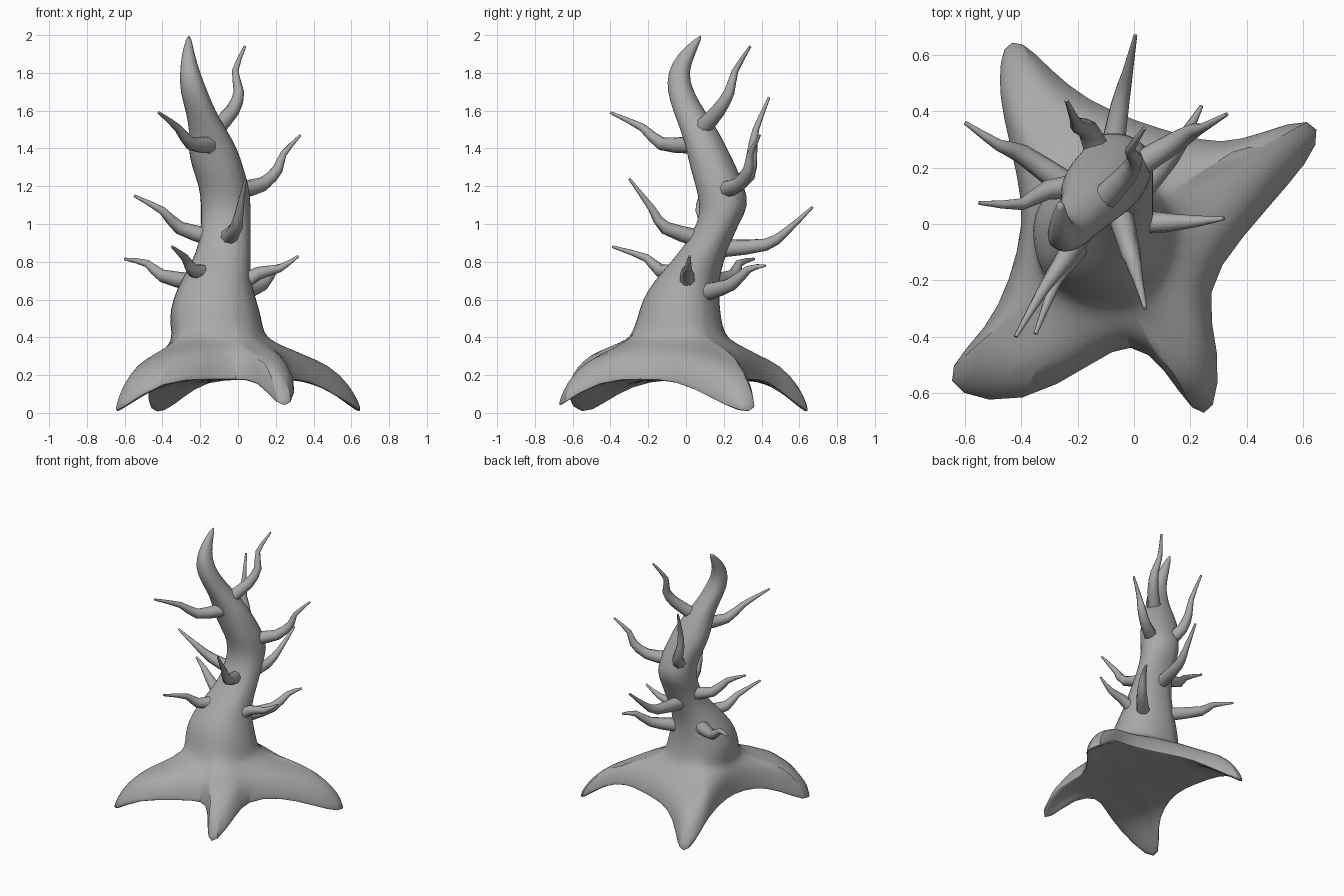
import bpy
import bmesh
import math
from mathutils import Vector

default_cube = bpy.data.objects.get("Cube")
if default_cube:
    bpy.data.objects.remove(default_cube, do_unlink=True)

BARK_COLOUR = (0.4, 0.4, 0.4, 1.0)
bark = bpy.data.materials.new("grey bark")
bark.use_nodes = True
bark.diffuse_color = BARK_COLOUR
bark.node_tree.nodes["Principled BSDF"].inputs["Base Color"].default_value = BARK_COLOUR


def loft(name, rings, subdivide=False):
    """Skin a stack of equal-length closed rings, capping both ends."""
    bm = bmesh.new()
    loops = [[bm.verts.new(p) for p in ring] for ring in rings]
    count = len(loops[0])
    for lower, upper in zip(loops, loops[1:]):
        for i in range(count):
            j = (i + 1) % count
            bm.faces.new((lower[i], lower[j], upper[j], upper[i]))
    bm.faces.new(list(reversed(loops[0])))
    bm.faces.new(loops[-1])
    bmesh.ops.recalc_face_normals(bm, faces=bm.faces[:])
    mesh = bpy.data.meshes.new(name)
    bm.to_mesh(mesh)
    bm.free()
    mesh.materials.append(bark)
    obj = bpy.data.objects.new(name, mesh)
    bpy.context.scene.collection.objects.link(obj)
    if subdivide:
        modifier = obj.modifiers.new("smooth surface", 'SUBSURF')
        modifier.levels = modifier.render_levels = 1
    bpy.ops.object.select_all(action='DESELECT')
    obj.select_set(True)
    bpy.context.view_layer.objects.active = obj
    bpy.ops.object.shade_smooth_by_angle(angle=math.radians(50))
    return obj


# Outline of the four spreading roots, counter-clockwise from the front tip
ROOT_OUTLINE = [
    (.21, -.68), (.29, -.68), (.31, -.46), (.24, -.24), (.38, -.05),
    (.55, .14), (.67, .29), (.64, .39), (.46, .325), (.31, .28),
    (.16, .32), (.02, .36), (-.17, .44), (-.3, .55), (-.4, .66),
    (-.47, .64), (-.48, .51), (-.47, .4), (-.41, .16), (-.39, 0),
    (-.44, -.2), (-.52, -.37), (-.67, -.51), (-.64, -.61), (-.4, -.65),
    (-.14, -.49), (-.01, -.41), (.11, -.51)]

# Trunk sections: height, x from, x to, y from, y to
TRUNK = [
    (.42, -.36, .14, -.29, .21), (.5, -.375, .13, -.26, .19),
    (.6, -.355, .1, -.235, .18), (.7, -.31, .07, -.17, .18),
    (.8, -.25, .07, -.08, .2), (.9, -.21, .07, 0, .24),
    (1, -.2, .07, .06, .28), (1.1, -.2, .07, .075, .34),
    (1.2, -.21, .06, .05, .31), (1.3, -.25, .03, .02, .27),
    (1.4, -.27, 0, 0, .22), (1.5, -.26, -.06, -.03, .17),
    (1.6, -.28, -.12, -.07, .1), (1.7, -.31, -.16, -.1, .04),
    (1.8, -.31, -.2, -.1, .01), (1.9, -.3, -.23, -.05, .05),
    (2, -.27, -.25, .07, .09)]

centre = Vector((-.09, -.03))
directions = [(Vector(p) - centre).normalized() for p in ROOT_OUTLINE]


def trunk_ring(section):
    z, x0, x1, y0, y1 = section
    return [Vector(((x0 + x1) / 2 + d.x * (x1 - x0) / 2,
                    (y0 + y1) / 2 + d.y * (y1 - y0) / 2, z)) for d in directions]


def underside(x, y):
    """Height of the lower side: flat in the middle, bending down at the tips."""
    if y < 0:
        reach = -x if x < 0 else max(x, -y - .08)
    else:
        reach = max(x, y)
    return .175 - .175 * min(1, max(0, (reach - .43) / .2))


def skirt_ring(spread, rise):
    """Ring between trunk foot and root outline, raised above the outline."""
    ring = []
    for foot, edge in zip(trunk_ring(TRUNK[0]), ROOT_OUTLINE):
        x, y = foot.xy.lerp(Vector(edge), spread)
        low = underside(*edge)
        ring.append(Vector((x, y, low + (foot.z - low) * rise)))
    return ring


def bottom_ring(scale):
    return [Vector((x * scale, y * scale, underside(x * scale, y * scale)))
            for x, y in ROOT_OUTLINE]


# Trunk and roots as one continuous skin, from underside to the pointed top
rings = [bottom_ring(s) for s in (.15, .5, .7, .85, .97)]
rings += [skirt_ring(s, r) for s, r in
          ((1, 0), (1, .08), (.9, .33), (.7, .59), (.4, .74), (.15, .86))]
rings += [trunk_ring(section) for section in TRUNK]
loft("trunk_and_roots", rings, subdivide=True)


def branch(name, *path, thickness=.042, sides=8):
    """Tapered crooked tube along a softened path."""
    points = [Vector(p) for p in path]
    padded = [points[0] * 2 - points[1]] + points + [points[-1] * 2 - points[-2]]
    smooth = []
    for a, b, c, d in zip(padded, padded[1:], padded[2:], padded[3:]):
        smooth += [b, (b + c) * .5625 - (a + d) * .0625]
    smooth.append(points[-1])
    rings = []
    last = len(smooth) - 1
    for i, p in enumerate(smooth):
        tangent = (smooth[min(i + 1, last)] - smooth[max(i - 1, 0)]).normalized()
        side = tangent.cross(Vector((.31, -.2, .1))).normalized()
        up = side.cross(tangent)
        radius = thickness * (1 - i / last) + .007
        rings.append([p + (side * math.cos(a) + up * math.sin(a)) * radius
                      for a in (math.tau * k / sides for k in range(sides))])
    loft(name, rings)


# Upper branches
branch("top_back_branch", (-.13, .07, 1.49), (-.03, .17, 1.6), (.005, .23, 1.7),
       (-.015, .26, 1.81), (.037, .34, 1.94))
branch("top_front_branch", (-.15, .03, 1.42), (-.25, -.13, 1.425),
       (-.32, -.23, 1.51), (-.42, -.4, 1.59))
branch("upper_left_branch", (0, .2, 1.18), (.13, .28, 1.21), (.21, .33, 1.29),
       (.24, .34, 1.37), (.33, .39, 1.47))
branch("upper_back_branch", (-.12, .23, 1.19), (-.16, .33, 1.26),
       (-.2, .35, 1.38), (-.21, .37, 1.5), (-.24, .44, 1.67))

# Middle branches
branch("middle_front_branch", (-.06, .08, .92), (-.01, -.11, .98),
       (.01, -.18, 1.08), (.04, -.3, 1.24))
branch("middle_right_branch", (-.14, .14, .93), (-.31, .12, .98),
       (-.4, .07, 1.07), (-.55, .075, 1.15))
branch("middle_back_branch", (-.09, .19, .87), (-.05, .42, .89),
       (-.025, .53, .96), (.005, .67, 1.09))

# Lower branches
branch("lower_front_branch", (-.16, -.02, .74), (-.24, -.14, .755),
       (-.28, -.21, .82), (-.35, -.39, .88))
branch("lower_right_branch", (-.23, .13, .69), (-.4, .25, .725),
       (-.48, .28, .79), (-.6, .36, .815))
branch("lower_left_branch", (.01, .01, .68), (.11, .005, .74),
       (.22, .01, .765), (.32, .02, .83))
branch("lower_back_branch", (.01, .11, .64), (.13, .24, .68),
       (.19, .33, .76), (.24, .42, .78))
